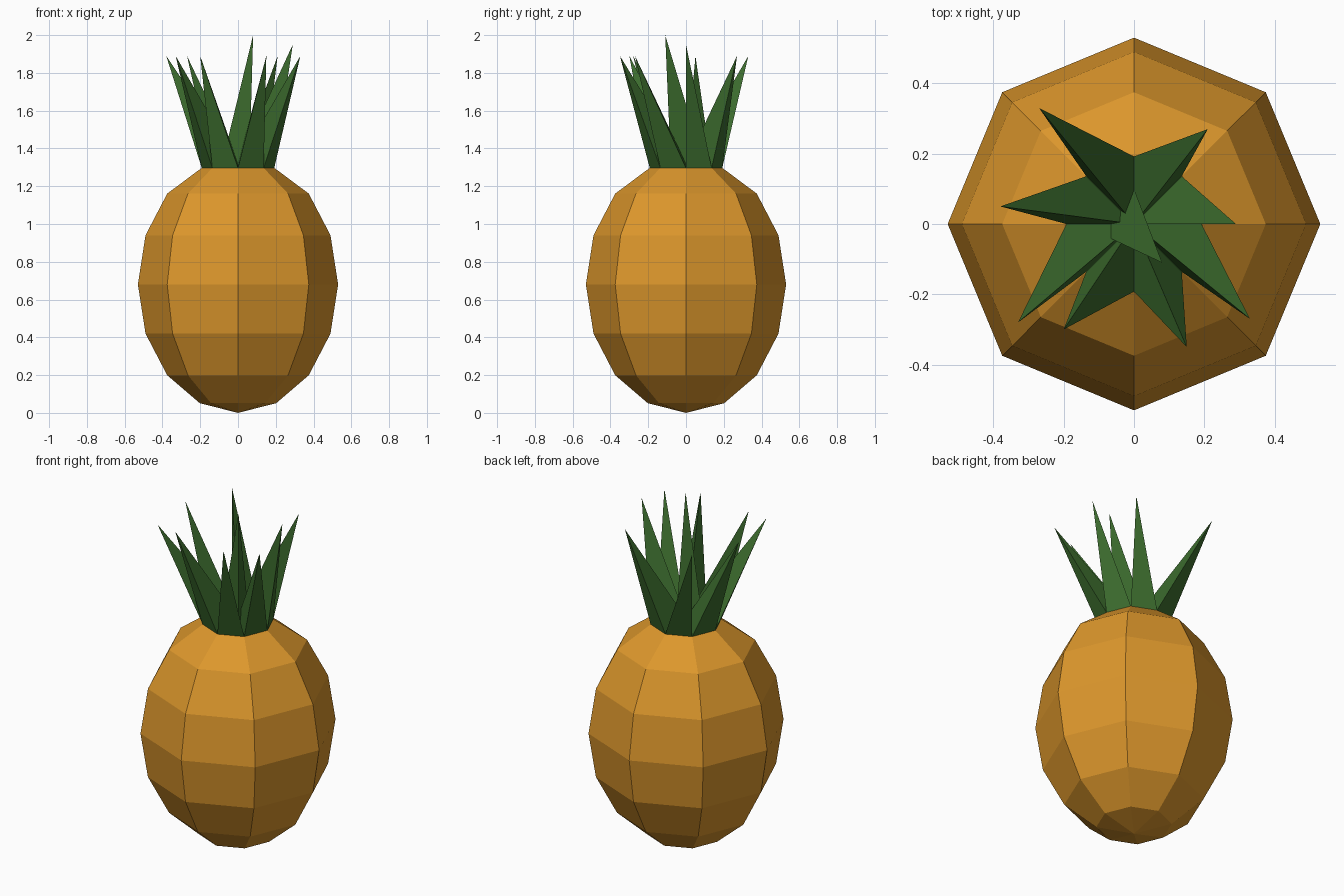
import bpy
import bmesh
from math import sin, cos, pi, radians

if "Cube" in bpy.data.objects:
    bpy.data.objects.remove(bpy.data.objects["Cube"])

SIDES = 8
R, H = 0.53, 0.68            # body radius and half height
RING_R, RING_Z = 0.192, 1.297  # ring where the crown meets the body


def material(name, colour):
    m = bpy.data.materials.new(name)
    m.diffuse_color = (*colour, 1)
    m.use_nodes = True
    m.node_tree.nodes["Principled BSDF"].inputs["Base Color"].default_value = m.diffuse_color
    return m


def finish(bm, name, mat):
    bmesh.ops.recalc_face_normals(bm, faces=bm.faces)
    mesh = bpy.data.meshes.new(name)
    bm.to_mesh(mesh)
    bm.free()
    mesh.materials.append(mat)
    obj = bpy.data.objects.new(name, mesh)
    bpy.context.collection.objects.link(obj)
    return obj


def ring_point(i, r=RING_R, z=RING_Z):
    a = radians(45 * i)
    return (r * cos(a), r * sin(a), z)


def leaf(name, base, tip, mat):
    """Three-sided spike from a triangular base."""
    bm = bmesh.new()
    a, b, c = [bm.verts.new(p) for p in base]
    t = bm.verts.new(tip)
    for f in ((a, b, c), (a, b, t), (b, c, t), (c, a, t)):
        bm.faces.new(f)
    return finish(bm, name, mat)


orange = material("fruit_skin", (0.72, 0.31, 0.025))
green = material("leaf_green", (0.045, 0.15, 0.027))

# Fruit body: faceted egg of eight sides and eight bands
bm = bmesh.new()
profile = [(R * sin(k * pi / 8), H - H * cos(k * pi / 8)) for k in range(1, 7)]
profile.append((RING_R, RING_Z))
rings = [[bm.verts.new(ring_point(i, r, z)) for i in range(SIDES)] for r, z in profile]
for lo, hi in zip(rings, rings[1:]):
    for i in range(SIDES):
        j = (i + 1) % SIDES
        bm.faces.new((lo[i], lo[j], hi[j], hi[i]))
bottom = bm.verts.new((0, 0, 0))
for i in range(SIDES):
    bm.faces.new((bottom, rings[0][(i + 1) % SIDES], rings[0][i]))
bm.faces.new(rings[-1])
finish(bm, "fruit_body", orange)

# Outer leaves: one per eighth of the top ring
tips = [(0.29, 0.0, 1.95), (0.21, 0.27, 1.89), (-0.27, 0.33, 1.89),
        (-0.38, 0.05, 1.89), (-0.33, -0.28, 1.89), (-0.20, -0.30, 1.89),
        (0.15, -0.35, 1.89), (0.33, -0.27, 1.89)]
for i, tip in enumerate(tips):
    leaf(f"outer_leaf_{i + 1}", (ring_point(i), ring_point(i + 1), (0, 0, 1.32)), tip, green)

# Central leaf
leaf("centre_leaf", ((0, 0.1, 1.3), (-0.09, -0.03, 1.3), (0.06, -0.08, 1.3)),
     (0.08, -0.11, 2.0), green)
